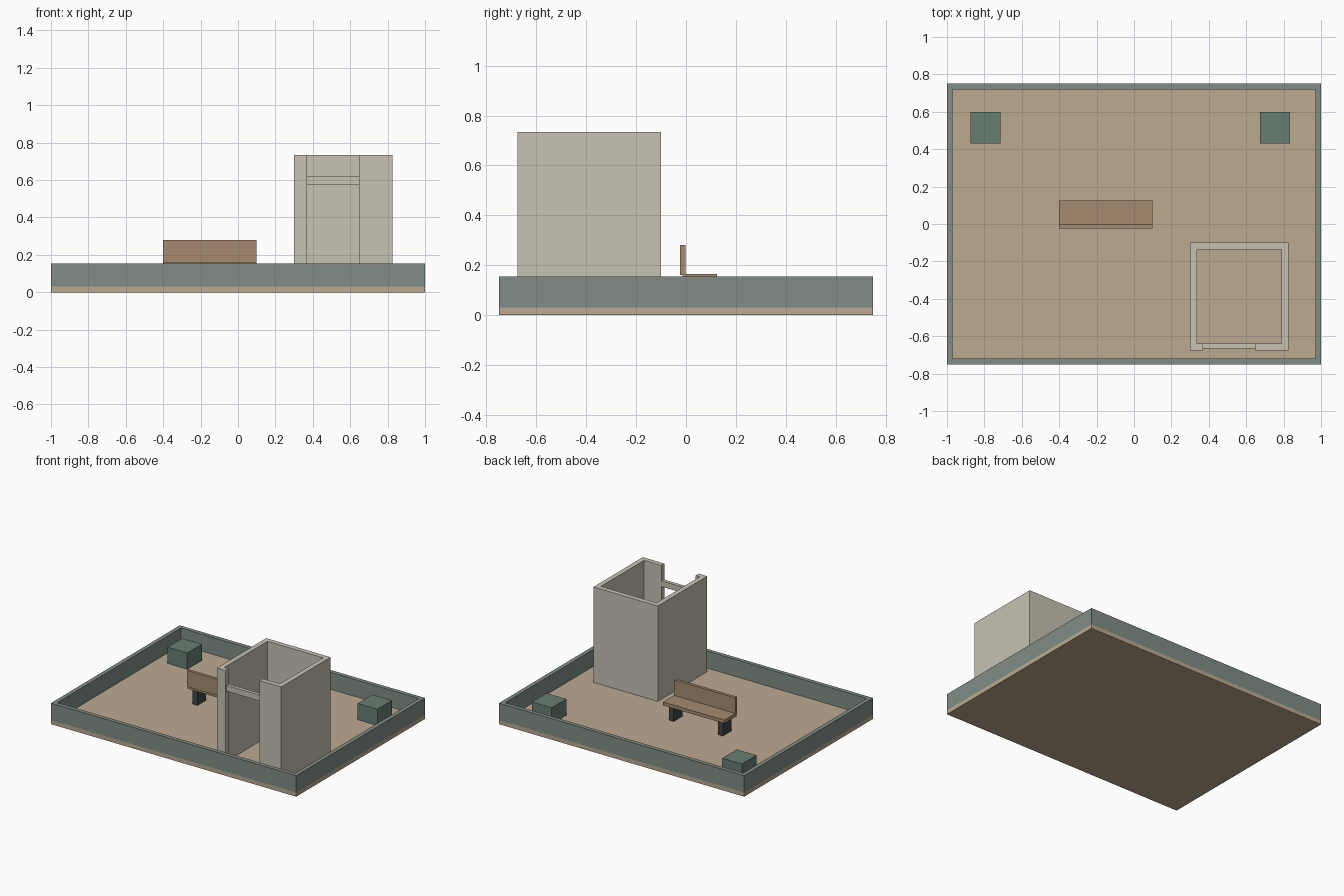
import bpy, bmesh

if "Cube" in bpy.data.objects:
    bpy.data.objects.remove(bpy.data.objects["Cube"])


def material(name, rgb):
    m = bpy.data.materials.new(name)
    m.diffuse_color = (*rgb, 1)
    m.use_nodes = True
    m.node_tree.nodes["Principled BSDF"].inputs["Base Color"].default_value = m.diffuse_color
    return m


TAN = material("tan", (0.50, 0.40, 0.28))
GREEN = material("wall_green", (0.22, 0.27, 0.24))
STONE = material("stone", (0.57, 0.54, 0.45))
WOOD = material("wood", (0.38, 0.26, 0.16))
DARK = material("dark_metal", (0.05, 0.06, 0.06))
LEAF = material("planter_green", (0.14, 0.21, 0.17))


def finish(name, bm, mat):
    bmesh.ops.recalc_face_normals(bm, faces=bm.faces[:])
    mesh = bpy.data.meshes.new(name)
    bm.to_mesh(mesh)
    bm.free()
    mesh.materials.append(mat)
    obj = bpy.data.objects.new(name, mesh)
    bpy.context.collection.objects.link(obj)
    return obj


def box(name, x, y, z, mat):
    """Box from (min, max) ranges."""
    bm = bmesh.new()
    bmesh.ops.create_cube(bm, size=1)
    for v in bm.verts:
        v.co = [r[0] if c < 0 else r[1] for c, r in zip(v.co, (x, y, z))]
    return finish(name, bm, mat)


def plan_wall(name, outline, z, mat):
    """Extrude a floor-plan polygon upwards."""
    bm = bmesh.new()
    face = bm.faces.new([bm.verts.new((x, y, z[0])) for x, y in outline])
    ext = bmesh.ops.extrude_face_region(bm, geom=[face], use_keep_orig=True)
    top = [g for g in ext["geom"] if isinstance(g, bmesh.types.BMVert)]
    bmesh.ops.translate(bm, verts=top, vec=(0, 0, z[1] - z[0]))
    return finish(name, bm, mat)


def ring_wall(name, x, y, t, z, mat):
    """Closed rectangular wall with thickness t, as one mesh."""
    bm = bmesh.new()
    loops = []
    for h in z:
        for d in (0, t):
            x0, x1, y0, y1 = x[0] + d, x[1] - d, y[0] + d, y[1] - d
            loops.append([bm.verts.new((a, b, h)) for a, b in
                          ((x0, y0), (x1, y0), (x1, y1), (x0, y1))])
    for a, b in ((0, 1), (1, 3), (3, 2), (2, 0)):
        for i in range(4):
            j = (i + 1) % 4
            bm.faces.new((loops[a][i], loops[a][j], loops[b][j], loops[b][i]))
    return finish(name, bm, mat)


# Ground slab and perimeter wall
box("ground_slab", (-1, 1), (-0.75, 0.75), (0, 0.03), TAN)
ring_wall("perimeter_wall", (-1, 1), (-0.75, 0.75), 0.03, (0.03, 0.155), GREEN)

# Roofless hut: one wall outline with a front doorway, plus a lintel bar
X0, X1, Y0, Y1, T = 0.30, 0.825, -0.675, -0.10, 0.036
D0, D1 = 0.37, 0.648
plan_wall("hut_walls", [
    (D0, Y0), (X0, Y0), (X0, Y1), (X1, Y1), (X1, Y0), (D1, Y0),
    (D1, Y0 + T), (X1 - T, Y0 + T), (X1 - T, Y1 - T),
    (X0 + T, Y1 - T), (X0 + T, Y0 + T), (D0, Y0 + T)], (0.03, 0.733), STONE)
box("door_lintel", (D0, D1), (-0.665, Y0 + T), (0.577, 0.62), STONE)

# Bench
box("bench_seat", (-0.40, 0.10), (-0.014, 0.125), (0.14, 0.165), WOOD)
box("bench_back", (-0.40, 0.10), (-0.025, -0.003), (0.16, 0.28), WOOD)
for side, cx in (("left", -0.35), ("right", 0.05)):
    box(f"bench_leg_{side}", (cx - 0.02, cx + 0.02), (0.0, 0.10), (0.03, 0.14), DARK)

# Planter blocks in the back corners
for side, x in (("left", -0.875), ("right", 0.675)):
    box(f"planter_{side}", (x, x + 0.16), (0.43, 0.60), (0.03, 0.15), LEAF)
